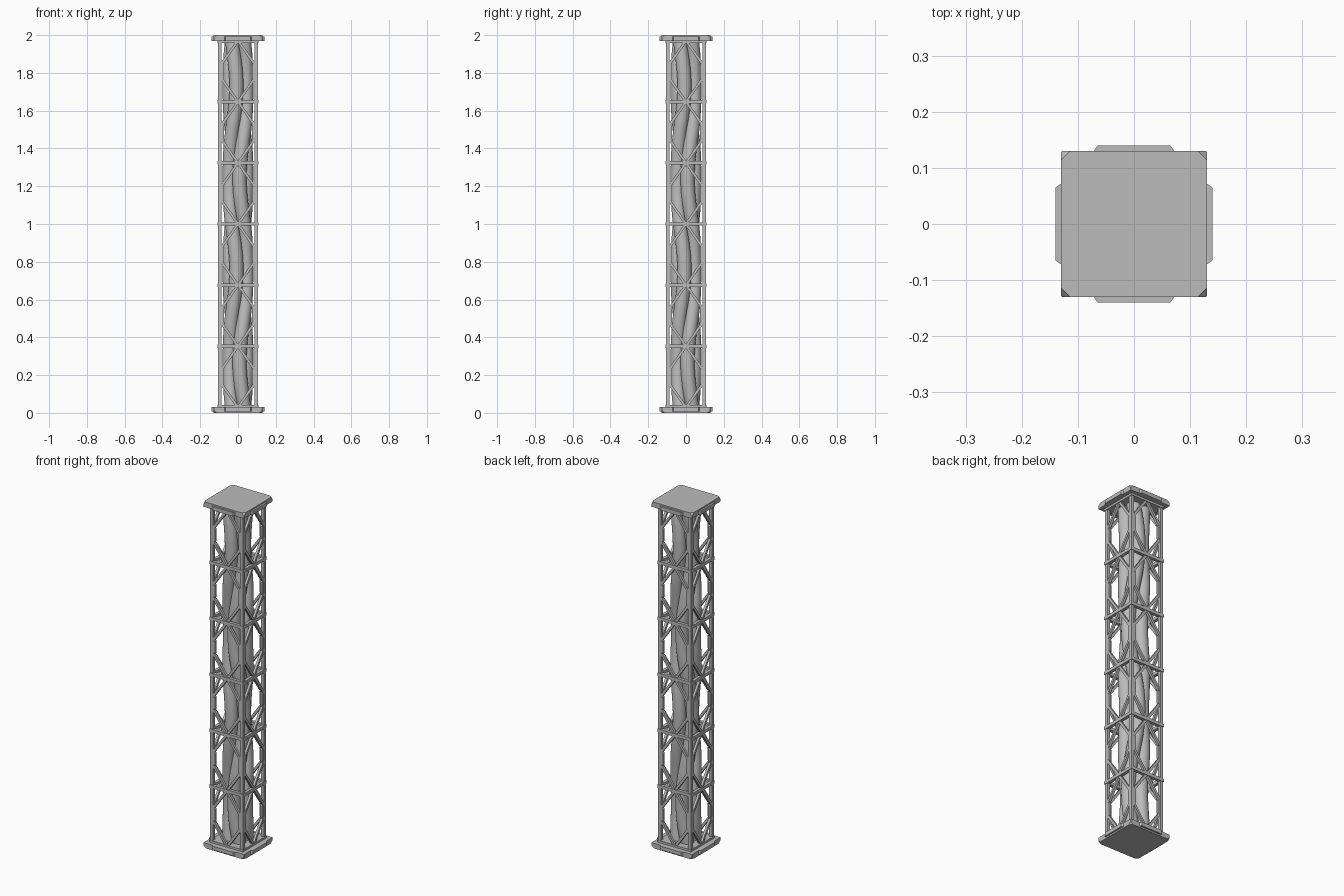
import bpy, bmesh, math
from mathutils import Matrix, Vector

if "Cube" in bpy.data.objects:
    bpy.data.objects.remove(bpy.data.objects["Cube"], do_unlink=True)

steel = bpy.data.materials.new("grey steel")
steel.use_nodes = True
GREY = (0.5, 0.5, 0.5, 1)
steel.diffuse_color = GREY
steel.node_tree.nodes["Principled BSDF"].inputs["Base Color"].default_value = GREY

BASE, TOP, BAYS = 0.03, 1.97, 6
BAY = (TOP - BASE) / BAYS
EDGE = 0.105


def finish(bm, name, smooth=False):
    bmesh.ops.recalc_face_normals(bm, faces=bm.faces)
    mesh = bpy.data.meshes.new(name)
    bm.to_mesh(mesh)
    bm.free()
    mesh.materials.append(steel)
    for p in mesh.polygons:
        p.use_smooth = smooth
    obj = bpy.data.objects.new(name, mesh)
    bpy.context.collection.objects.link(obj)
    return obj


def box(bm, center, size, tilt=0):
    m = Matrix.Translation(center) @ Matrix.Rotation(tilt, 4, "Y")
    bmesh.ops.create_cube(bm, size=1, matrix=m @ Matrix.Diagonal((*size, 1)))


def loft(bm, rings):
    """Join equal loops of points and close both ends."""
    loops = [[bm.verts.new(p) for p in ring] for ring in rings]
    n = len(loops[0])
    for a, b in zip(loops, loops[1:]):
        for i in range(n):
            bm.faces.new((a[i], a[(i + 1) % n], b[(i + 1) % n], b[i]))
    bm.faces.new(loops[0])
    bm.faces.new(loops[-1])


def four_sides(bm):
    """Repeat the front face of the frame around the tower."""
    geom = bm.verts[:] + bm.edges[:] + bm.faces[:]
    for k in range(1, 4):
        copy = bmesh.ops.duplicate(bm, geom=geom)["geom"]
        verts = [v for v in copy if isinstance(v, bmesh.types.BMVert)]
        bmesh.ops.rotate(bm, verts=verts, cent=(0, 0, 0),
                         matrix=Matrix.Rotation(k * math.pi / 2, 3, "Z"))


# Corner columns
bm = bmesh.new()
box(bm, (EDGE - 0.009, -EDGE + 0.009, 1), (0.018, 0.018, TOP - BASE))
four_sides(bm)
finish(bm, "corner_columns")

# Horizontal rails between the bays
bm = bmesh.new()
for i in range(BAYS + 1):
    box(bm, (0, -EDGE + 0.006, BASE + i * BAY), (2 * EDGE + 0.006, 0.018, 0.018))
four_sides(bm)
finish(bm, "bay_rails")

# Diagonal braces forming a diamond in every bay
bm = bmesh.new()
for i in range(BAYS):
    mid = BASE + (i + 0.5) * BAY
    for sx in (-1, 1):
        for sz in (-1, 1):
            a = Vector((0, -EDGE + 0.008, mid + sz * BAY / 2))
            b = Vector((sx * 0.09, -EDGE + 0.008, mid + sz * 0.035))
            d = b - a
            box(bm, (a + b) / 2, (0.014, 0.014, d.length), math.atan2(d.x, d.z))
four_sides(bm)
finish(bm, "diagonal_braces")

# Gusset plates where the braces meet the columns
bm = bmesh.new()
for i in range(BAYS):
    mid = BASE + (i + 0.5) * BAY
    for sx in (-1, 1):
        outline = [(0.1, -0.065), (0.1, 0.065), (0.092, 0.065),
                   (0.074, 0.035), (0.074, -0.035), (0.092, -0.065)]
        loft(bm, [[(sx * x, y, mid + z) for x, z in outline]
                  for y in (-EDGE + 0.002, -EDGE + 0.014)])
four_sides(bm)
finish(bm, "gusset_plates")

# Core of four strands that sway around the axis together
bm = bmesh.new()
STEPS, SEG = 90, 24
for k in range(4):
    rings = []
    for s in range(STEPS + 1):
        z = BASE + (TOP - BASE) * s / STEPS
        sway = 0.6 * math.sin(2 * math.pi * (TOP - z) / (3 * BAY))
        angle = math.pi / 4 + k * math.pi / 2 + sway
        cx, cy = 0.045 * math.cos(angle), 0.045 * math.sin(angle)
        rings.append([(cx + 0.037 * math.cos(t), cy + 0.037 * math.sin(t), z)
                      for t in (2 * math.pi * j / SEG for j in range(SEG))])
    loft(bm, rings)
core = finish(bm, "twisted_core")
bpy.ops.object.select_all(action="DESELECT")
core.select_set(True)
bpy.context.view_layer.objects.active = core
bpy.ops.object.shade_smooth_by_angle(angle=math.radians(40))


# End caps: slab with clipped corners, edge tabs and a collar
def clipped_square(half, clip, z):
    c = half - clip
    return [(half, -c, z), (half, c, z), (c, half, z), (-c, half, z),
            (-half, c, z), (-half, -c, z), (-c, -half, z), (c, -half, z)]


for name, end, d in (("bottom_cap", 0, 1), ("top_cap", 2, -1)):
    bm = bmesh.new()
    for k in range(1):
        loft(bm, [[(x, y + 0, z) for x, y, z in ((-0.065, -0.14, end + d * 0.008),
                                                 (0.065, -0.14, end + d * 0.008),
                                                 (0.075, -0.125, end + d * 0.008),
                                                 (-0.075, -0.125, end + d * 0.008))],
                  [(-0.065, -0.14, end + d * 0.03), (0.065, -0.14, end + d * 0.03),
                   (0.075, -0.125, end + d * 0.03), (-0.075, -0.125, end + d * 0.03)]])
    four_sides(bm)
    loft(bm, [clipped_square(0.13, 0.016, end), clipped_square(0.13, 0.002, end + d * 0.014),
              clipped_square(0.13, 0.002, end + d * 0.03)])
    loft(bm, [clipped_square(0.108, 0.004, end + d * 0.028),
              clipped_square(0.108, 0.004, end + d * 0.042)])
    finish(bm, name)
